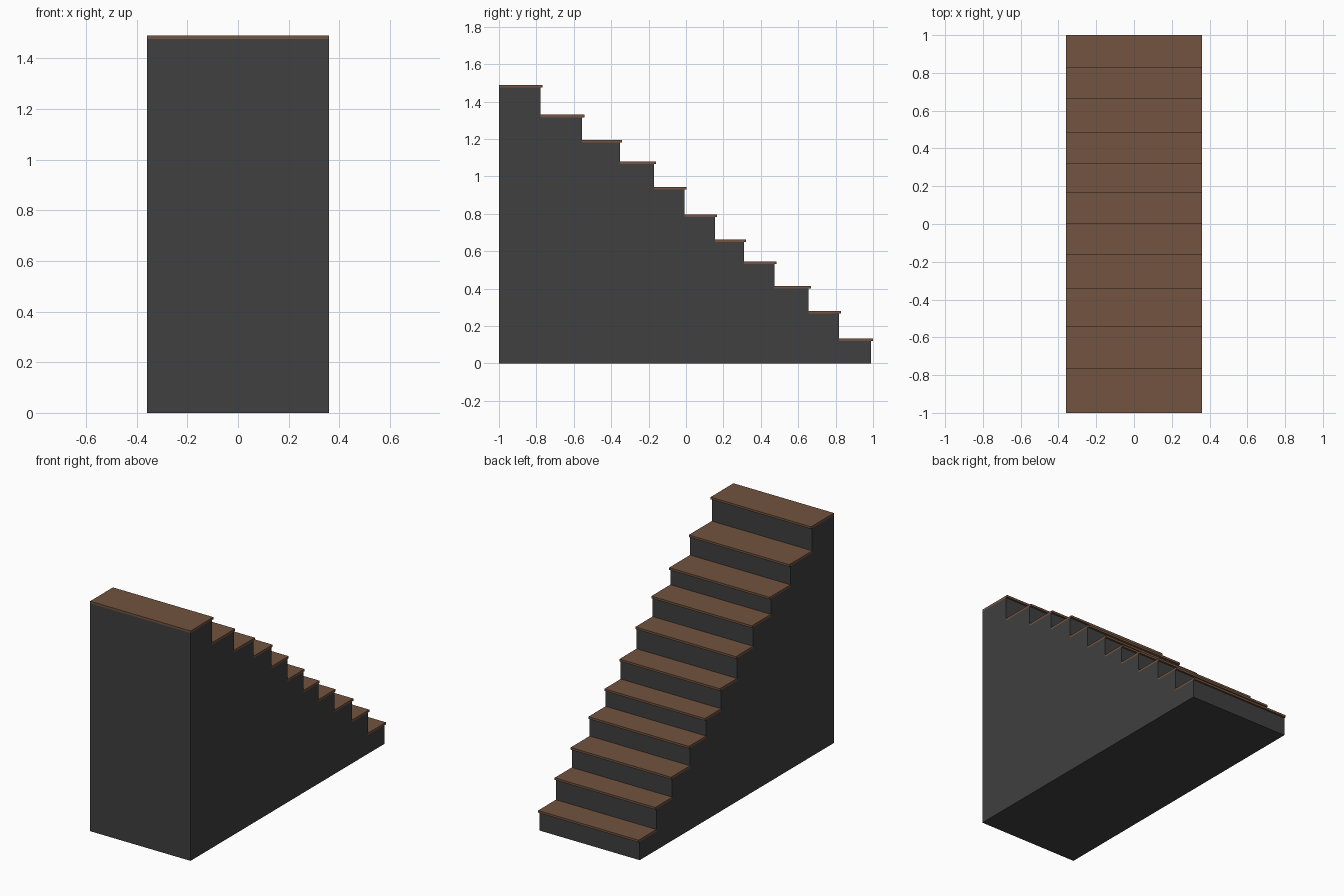
import bpy
import bmesh

if "Cube" in bpy.data.objects:
    bpy.data.objects.remove(bpy.data.objects["Cube"])

HALF_W = 0.36     # half width of the stair
THICK = 0.014     # tread board thickness
NOSE = 0.012      # tread overhang past the riser

# (nosing y, tread top z) from the top step down
STEPS = [(-0.766, 1.49), (-0.543, 1.33), (-0.342, 1.195), (-0.16, 1.08),
         (0.004, 0.943), (0.167, 0.797), (0.321, 0.663), (0.485, 0.545),
         (0.667, 0.415), (0.83, 0.281), (1.0, 0.134)]


def material(name, rgb):
    mat = bpy.data.materials.new(name)
    mat.diffuse_color = (*rgb, 1)
    mat.use_nodes = True
    mat.node_tree.nodes["Principled BSDF"].inputs["Base Color"].default_value = mat.diffuse_color
    return mat


def extrude_profile(name, profile, mat):
    """Extrude a y-z outline across the stair width."""
    bm = bmesh.new()
    face = bm.faces.new([bm.verts.new((-HALF_W, y, z)) for y, z in profile])
    ext = bmesh.ops.extrude_face_region(bm, geom=[face])
    verts = [g for g in ext["geom"] if isinstance(g, bmesh.types.BMVert)]
    bmesh.ops.translate(bm, verts=verts, vec=(2 * HALF_W, 0, 0))
    bmesh.ops.recalc_face_normals(bm, faces=bm.faces)
    mesh = bpy.data.meshes.new(name)
    bm.to_mesh(mesh)
    bm.free()
    mesh.materials.append(mat)
    obj = bpy.data.objects.new(name, mesh)
    bpy.context.collection.objects.link(obj)
    return obj


wood = material("wood", (0.17, 0.088, 0.05))
dark = material("dark_grey", (0.05, 0.05, 0.05))

# Solid stepped body under the boards
outline = [(-1.0, 0.0)]
back = -1.0
for nose_y, top in STEPS:
    outline += [(back, top - THICK), (nose_y - NOSE, top - THICK)]
    back = nose_y - NOSE
outline.append((back, 0.0))
extrude_profile("stair_body", outline, dark)

# Tread boards, each running from the riser behind it to its nosing
back = -1.0
for i, (nose_y, top) in enumerate(STEPS):
    low = top - THICK
    extrude_profile(f"tread_{len(STEPS) - i}",
                    [(back, low), (nose_y, low), (nose_y, top), (back, top)], wood)
    back = nose_y - NOSE
